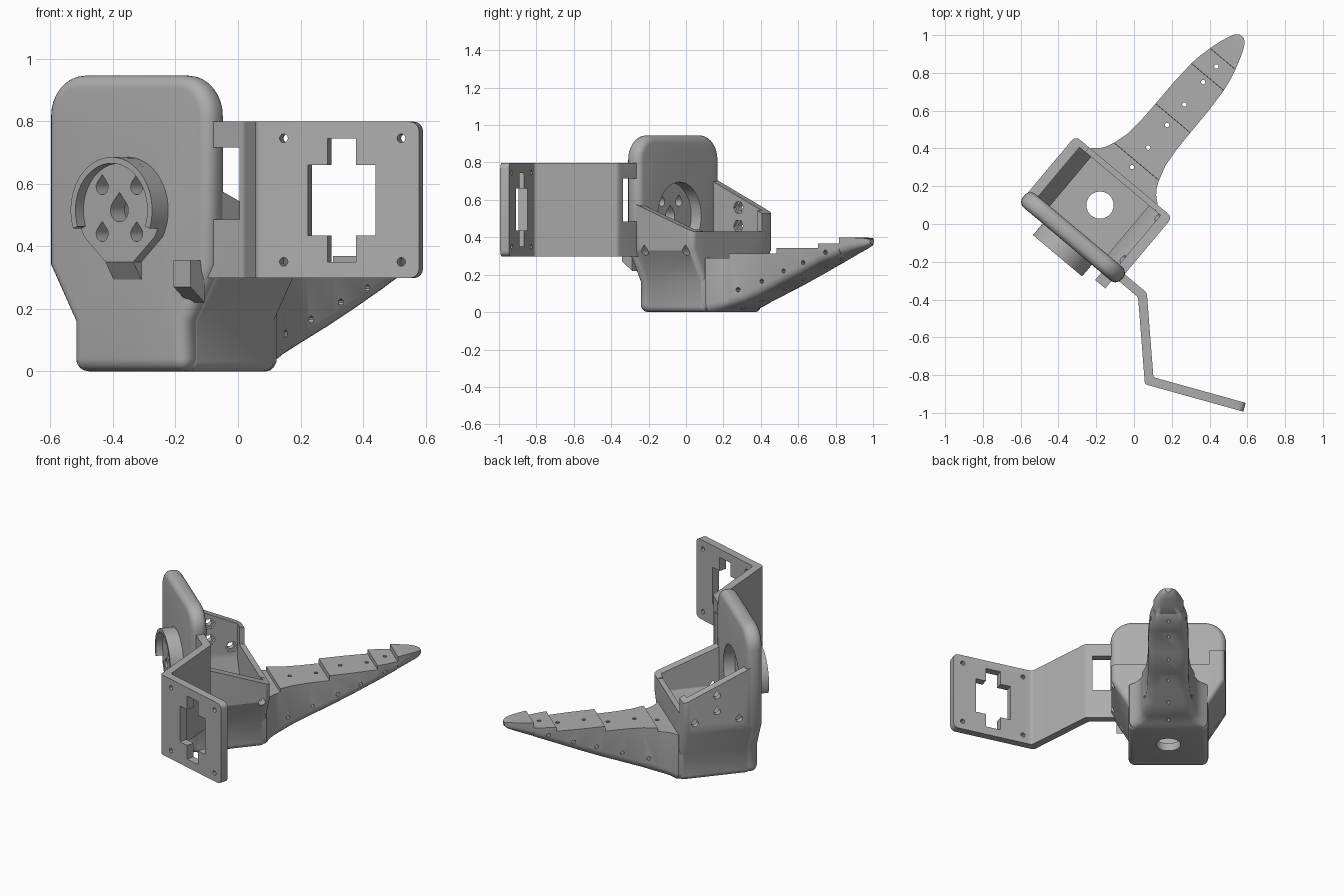
import bpy, bmesh, math
from mathutils import Matrix, Vector

if "Cube" in bpy.data.objects:
    bpy.data.objects.remove(bpy.data.objects["Cube"])

# Everything is modelled in a frame aligned with the box, then turned into place
PLACE = Matrix.Translation((-0.18, 0.1, 0)) @ Matrix.Rotation(math.radians(-40), 4, 'Z')
grey = bpy.data.materials.new("plain_grey")
grey.diffuse_color = (0.42, 0.42, 0.42, 1)
grey.use_nodes = True
grey.node_tree.nodes["Principled BSDF"].inputs["Base Color"].default_value = grey.diffuse_color


def finish(name, bm):
    bmesh.ops.recalc_face_normals(bm, faces=bm.faces)
    me = bpy.data.meshes.new(name)
    bm.to_mesh(me)
    bm.free()
    me.materials.append(grey)
    ob = bpy.data.objects.new(name, me)
    bpy.context.collection.objects.link(ob)
    return ob


def prism(name, pts, axis, a, b):
    """Extrude a profile: axis x takes (y,z), y takes (x,z), z takes (x,y)."""
    def put(p, t):
        return {'x': (t, p[0], p[1]), 'y': (p[0], t, p[1]), 'z': (p[0], p[1], t)}[axis]
    bm = bmesh.new()
    lo = [bm.verts.new(put(p, a)) for p in pts]
    hi = [bm.verts.new(put(p, b)) for p in pts]
    bm.faces.new(lo)
    bm.faces.new(hi)
    for i in range(len(pts)):
        j = (i + 1) % len(pts)
        bm.faces.new((lo[i], lo[j], hi[j], hi[i]))
    return finish(name, bm)


def arc(cx, cy, r, a0, a1, n):
    angs = [math.radians(a0 + (a1 - a0) * i / n) for i in range(n + 1)]
    return [(cx + r * math.cos(t), cy + r * math.sin(t)) for t in angs]


def circle(cx, cy, r, n=20):
    return arc(cx, cy, r, 0, 360, n)[:-1]


def rect(x0, y0, x1, y1):
    return [(x0, y0), (x1, y0), (x1, y1), (x0, y1)]


def drop(cx, cy, r):
    return arc(cx, cy, r, 140, 400, 14) + [(cx, cy + r * 1.55)]


def bake(ob):
    me = bpy.data.meshes.new_from_object(ob.evaluated_get(bpy.context.evaluated_depsgraph_get()))
    ob.modifiers.clear()
    ob.data = me


def bevel(ob, width, seg, angle=30):
    m = ob.modifiers.new("bevel", 'BEVEL')
    m.width, m.segments, m.limit_method = width, seg, 'ANGLE'
    m.angle_limit = math.radians(angle)
    bake(ob)


def cut(obs, cutter):
    for ob in obs:
        m = ob.modifiers.new("cut", 'BOOLEAN')
        m.operation, m.object, m.solver = 'DIFFERENCE', cutter, 'EXACT'
        bake(ob)
    bpy.data.objects.remove(cutter)


# Front plate: rounded top, narrower foot
side = [(0.235, 0), (0.235, 0.16), (0.34, 0.34)]
outline = side + arc(0.21, 0.815, 0.13, 0, 90, 8) + arc(-0.21, 0.815, 0.13, 90, 180, 8) \
    + [(-x, z) for x, z in reversed(side)]
plate = prism("front_plate", outline, 'y', -0.27, -0.175)
bevel(plate, 0.04, 5, 40)

# Box body with flared side walls
half = [(0.235, 0), (0.235, 0.16), (0.335, 0.33), (0.335, 0.85)]
body = prism("box_body", half + [(-x, z) for x, z in reversed(half)], 'y', -0.23, 0.197)
bevel(body, 0.03, 4, 40)
inner = [(0.2, 0.05), (0.2, 0.18), (0.28, 0.33), (0.28, 1)]
cut([body], prism("cavity", inner + [(-x, z) for x, z in reversed(inner)], 'y', -0.18, 0.165))
# Sloping wall tops, the left one higher, and the low back wall
cut([body], prism("c", [(-0.4, 0.80), (0.4, 0.435), (0.4, 1), (-0.4, 1)], 'x', -0.5, -0.235))
cut([body], prism("c", [(-0.4, 0.65), (0.4, 0.355), (0.4, 1), (-0.4, 1)], 'x', 0.235, 0.5))
cut([body], prism("c", rect(-0.24, 0.43, 0.24, 1), 'y', -0.3, 0.3))
cut([body, plate], prism("floor_hole", circle(0, 0, 0.072, 32), 'z', -0.1, 0.1))
for y, z in [(0, 0.56), (0, 0.46), (-0.13, 0.4), (0.13, 0.4)]:
    cut([body], prism("c", drop(y, z, 0.02), 'x', -0.4, -0.18))
    cut([body], prism("nut_pocket", circle(y, z, 0.034, 6), 'x', -0.3, -0.2))
for y in (-0.14, 0.146):
    cut([body], prism("c", drop(y, 0.325, 0.022), 'x', 0.18, 0.4))

# Round boss on the plate, with a lip over its upper part and an undercut foot
CZ = 0.515
boss = prism("boss", arc(0, CZ, 0.17, -30, 210, 40) + [(-0.058, 0.35), (0.058, 0.35)],
             'y', -0.31, -0.24)
foot = prism("boss_foot", [(-0.31, 0.35), (-0.25, 0.265), (-0.25, 0.4), (-0.308, 0.4)],
             'x', -0.058, 0.058)
lip = prism("boss_lip", arc(0, CZ, 0.17, -20, 200, 40) + arc(0, CZ, 0.15, 200, -20, 40),
            'y', -0.35, -0.308)
cut([plate], prism("back_recess", circle(0, CZ, 0.18, 40), 'y', -0.245, 0))
cut([body], prism("back_recess", circle(0, CZ, 0.18, 40), 'y', -0.245, -0.1))
cut([boss, plate], prism("c", drop(0, CZ, 0.037), 'y', -0.5, -0.1))
for x in (-0.072, 0.072):
    for z in (-0.075, 0.075):
        cut([boss, plate], prism("c", drop(x, CZ + z, 0.025), 'y', -0.5, -0.1))

# Small hook beside the boss
hook = prism("hook", [(-0.32, 0.355), (-0.32, 0.27), (-0.25, 0.22), (-0.25, 0.355)],
             'x', 0.235, 0.305)

# Bent side bracket: thickened path, extruded upward
path = [Vector(p) for p in [(0.25, -0.22), (0.478, -0.22), (0.797, -0.545), (1.274, -0.328)]]
T = 0.024
offs = []
for i, p in enumerate(path):
    n = [Vector((-(d.y), d.x)) for d in
         [(path[k + 1] - path[k]).normalized() for k in (i - 1, i) if 0 <= k < 3]]
    m = sum(n, Vector((0, 0))).normalized()
    offs.append(m * T / m.dot(n[0]))
ring = [p + o for p, o in zip(path, offs)] + [p - o for p, o in reversed(list(zip(path, offs)))]
bracket = prism("side_bracket", [tuple(p) for p in ring], 'z', 0.298, 0.798)
bm = bmesh.new()
bm.from_mesh(bracket.data)
ends = [e for e in bm.edges if min(v.co.x for v in e.verts) > 1.2
        and abs(e.verts[0].co.z - e.verts[1].co.z) < 0.01]
bmesh.ops.bevel(bm, geom=ends, offset=0.03, segments=4, affect='EDGES', profile=0.5)
bends = [e for e in bm.edges if abs(e.verts[0].co.z - e.verts[1].co.z) > 0.45
         and 0.4 < e.verts[0].co.x < 1]
bmesh.ops.bevel(bm, geom=bends, offset=0.012, segments=3, affect='EDGES', profile=0.5)
bm.to_mesh(bracket.data)
bm.free()
cut([bracket], prism("window", rect(0.325, 0.485, 0.445, 0.715), 'y', -0.4, 0))

# Cross opening and screw holes, placed along the outer leaf of the bracket
d = (path[3] - path[2]).normalized()
LEAF = Matrix(((d.x, -d.y, 0, path[2].x), (d.y, d.x, 0, path[2].y), (0, 0, 1, 0), (0, 0, 0, 1)))
holes = [rect(0.155, 0.435, 0.38, 0.66), rect(0.22, 0.35, 0.315, 0.745)]
holes += [circle(s, z, 0.014, 12) for s in (0.075, 0.465) for z in (0.35, 0.745)]
for h in holes:
    c = prism("c", h, 'y', -0.1, 0.1)
    c.data.transform(LEAF)
    cut([bracket], c)

# Tail: loft of sections (y, half width, bottom, top) with stepped top
stations = [(0.17, 0.235, 0.0, 0.29), (0.2, 0.23, 0.0, 0.29), (0.23, 0.195, 0.008, 0.29),
            (0.26, 0.173, 0.015, 0.29), (0.3, 0.155, 0.025, 0.29), (0.301, 0.155, 0.025, 0.313),
            (0.38, 0.132, 0.052, 0.313), (0.48, 0.122, 0.088, 0.313), (0.6, 0.12, 0.135, 0.313),
            (0.601, 0.12, 0.135, 0.343), (0.75, 0.119, 0.198, 0.343), (0.885, 0.112, 0.255, 0.343),
            (0.886, 0.112, 0.255, 0.368), (0.95, 0.102, 0.28, 0.368), (1.01, 0.088, 0.303, 0.368),
            (1.011, 0.088, 0.303, 0.398), (1.07, 0.07, 0.322, 0.398), (1.12, 0.051, 0.34, 0.397),
            (1.15, 0.035, 0.352, 0.394), (1.167, 0.016, 0.365, 0.388)]
bm = bmesh.new()
rows = []
for y, w, b, t in stations:
    r = min(0.045, (t - b) * 0.6, w * 0.6)
    right = [(w - r + r * math.sin(a), b + r - r * math.cos(a))
             for a in [math.radians(22.5 * k) for k in range(5)]] + [(w, t)]
    sec = right + [(-x, z) for x, z in reversed(right)]
    rows.append([bm.verts.new((x, y, z)) for x, z in sec])
for p, q in zip(rows, rows[1:]):
    for i in range(len(p)):
        j = (i + 1) % len(p)
        bm.faces.new((p[i], p[j], q[j], q[i]))
bm.faces.new(rows[0])
bm.faces.new(rows[-1])
tail = finish("tail", bm)
for y in (0.263, 0.397, 0.553, 0.695, 0.85, 0.958):
    cut([tail], prism("c", circle(0, y, 0.012, 10), 'z', -0.2, 0.6))
for y, z in [(0.35, 0.12), (0.5, 0.165), (0.65, 0.22), (0.785, 0.265), (0.93, 0.32)]:
    cut([tail], prism("c", circle(y, z, 0.012, 10), 'x', -0.4, 0.4))

# Turn into place and shade
for ob in [plate, body, boss, foot, lip, hook, bracket, tail]:
    ob.data.transform(PLACE)
    ob.data.materials.clear()
    ob.data.materials.append(grey)
    bpy.ops.object.select_all(action='DESELECT')
    ob.select_set(True)
    bpy.context.view_layer.objects.active = ob
    bpy.ops.object.shade_smooth_by_angle(angle=math.radians(30))
